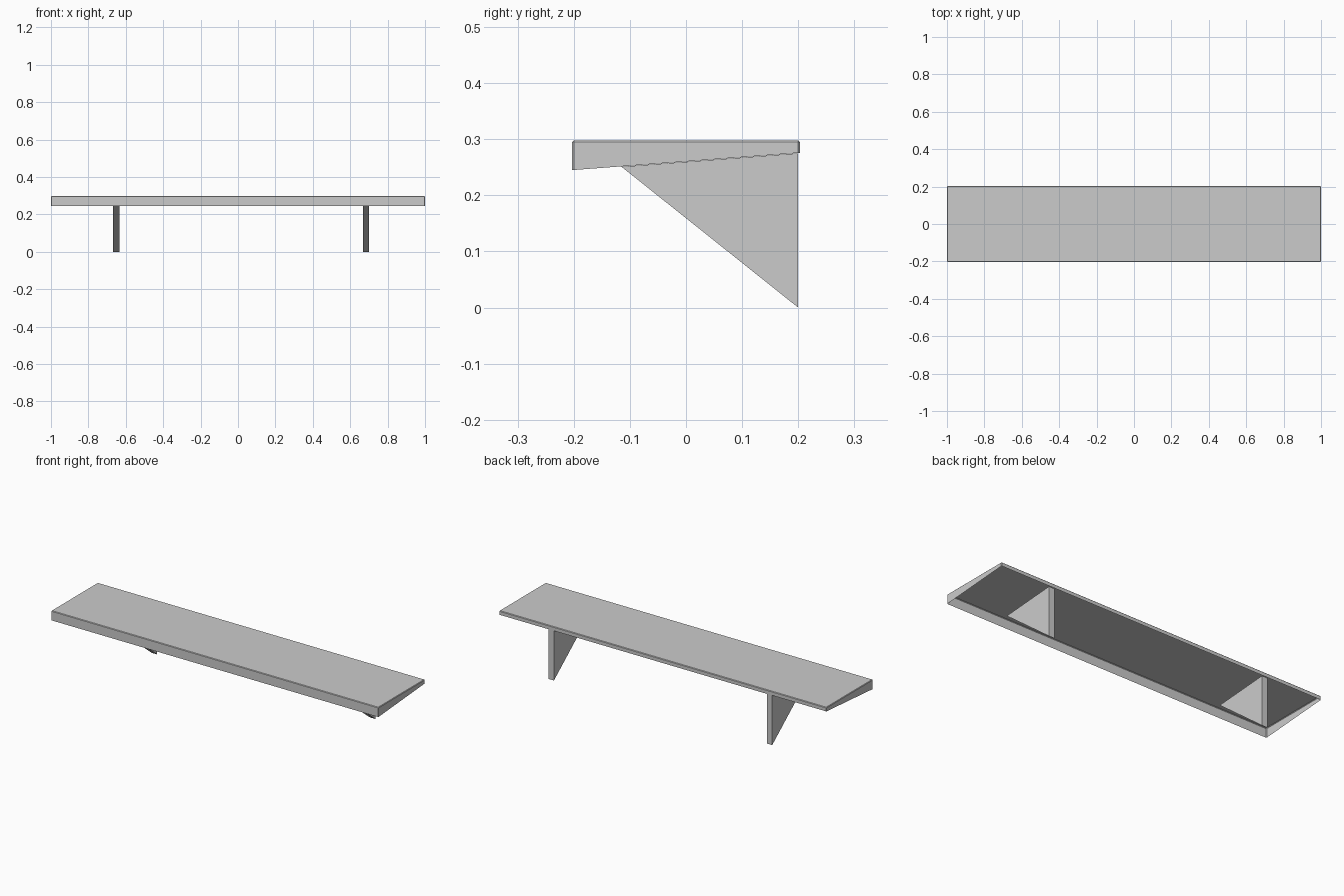
import bpy, bmesh

if "Cube" in bpy.data.objects:
    bpy.data.objects.remove(bpy.data.objects["Cube"])

grey = bpy.data.materials.new("light_grey")
grey.diffuse_color = (0.6, 0.6, 0.6, 1)
grey.use_nodes = True
grey.node_tree.nodes["Principled BSDF"].inputs["Base Color"].default_value = grey.diffuse_color


def prism(name, profile, x0, x1):
    """Extrude a (y, z) profile from x0 to x1."""
    bm = bmesh.new()
    face = bm.faces.new([bm.verts.new((x0, y, z)) for y, z in profile])
    ext = bmesh.ops.extrude_face_region(bm, geom=[face])
    moved = [g for g in ext["geom"] if isinstance(g, bmesh.types.BMVert)]
    bmesh.ops.translate(bm, verts=moved, vec=(x1 - x0, 0, 0))
    bmesh.ops.recalc_face_normals(bm, faces=bm.faces)
    return name, bm


def finish(name, bm):
    mesh = bpy.data.meshes.new(name)
    bm.to_mesh(mesh)
    bm.free()
    mesh.materials.append(grey)
    bpy.context.collection.objects.link(bpy.data.objects.new(name, mesh))


# Shelf: shallow wedge, open underneath, with slightly chamfered edges
name, bm = prism("shelf_shell", [(-0.203, 0.245), (0.203, 0.276),
                                 (0.203, 0.298), (-0.203, 0.298)], -1, 1)
bottom = [f for f in bm.faces if f.normal.z < -0.5]
bmesh.ops.delete(bm, geom=bottom, context="FACES_ONLY")
chamfer = [e for e in bm.edges if len(e.link_faces) == 2]
bmesh.ops.bevel(bm, geom=chamfer, offset=0.003, segments=1, affect="EDGES")
finish(name, bm)

# Brackets: triangular supports whose tops follow the sloped rim
for side, x in (("left", -0.667), ("right", 0.667)):
    finish(*prism(side + "_bracket", [(-0.115, 0.251), (0.2, 0.0),
                                      (0.2, 0.275)], x, x + 0.033))
